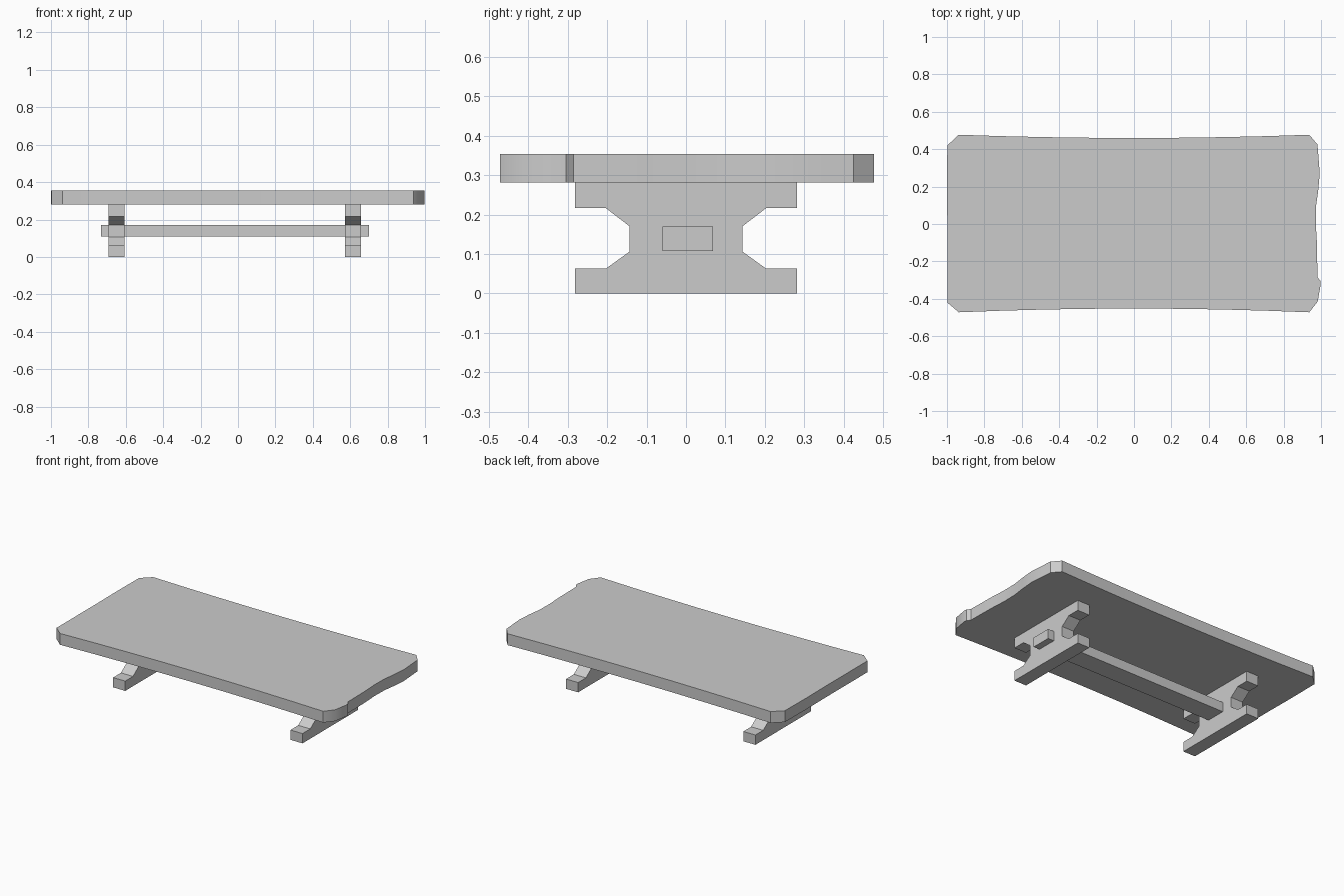
import bpy
import bmesh
import math

old = bpy.data.objects.get("Cube")
if old:
    bpy.data.objects.remove(old, do_unlink=True)

grey = bpy.data.materials.new("plain grey")
grey.use_nodes = True
colour = (0.6, 0.6, 0.6, 1)
grey.diffuse_color = colour
grey.node_tree.nodes["Principled BSDF"].inputs["Base Color"].default_value = colour


def prism(name, points, offset):
    """Extrude a closed outline by the offset vector."""
    bm = bmesh.new()
    face = bm.faces.new([bm.verts.new(p) for p in points])
    grown = bmesh.ops.extrude_face_region(bm, geom=[face])["geom"]
    bmesh.ops.translate(bm, vec=offset, verts=[v for v in grown if isinstance(v, bmesh.types.BMVert)])
    bmesh.ops.recalc_face_normals(bm, faces=bm.faces)
    mesh = bpy.data.meshes.new(name)
    bm.to_mesh(mesh)
    bm.free()
    obj = bpy.data.objects.new(name, mesh)
    bpy.context.collection.objects.link(obj)
    mesh.materials.append(grey)
    bpy.ops.object.select_all(action="DESELECT")
    obj.select_set(True)
    bpy.context.view_layer.objects.active = obj
    bpy.ops.object.shade_smooth_by_angle(angle=math.radians(30))
    return obj


# Tabletop: gently bowed long sides, clipped corners, wavy right end with a nick
def long_side(y_end, y_mid, direction):
    steps = [i / 4 for i in range(-4, 5)]
    return [(direction * 0.937 * t, y_mid + (y_end - y_mid) * t * t) for t in steps]


wavy_end = [(0.982, -0.415), (0.998, -0.325), (0.998, -0.305), (0.981, -0.285),
            (0.978, -0.1), (0.972, 0), (0.974, 0.1), (0.985, 0.18),
            (0.993, 0.27), (0.987, 0.35), (0.981, 0.425)]
plain_end = [(-0.998, 0.42), (-1.0, 0.2), (-0.998, 0), (-0.998, -0.42)]
outline = long_side(-0.472, -0.452, 1) + wavy_end + long_side(0.477, 0.46, -1) + plain_end
prism("tabletop", [(x, y, 0.281) for x, y in outline], (0, 0, 0.073))

# Trestle legs: waisted profile mirrored front to back
half = [(0.282, 0), (0.282, 0.063), (0.203, 0.063), (0.143, 0.106),
        (0.143, 0.17), (0.203, 0.216), (0.282, 0.216), (0.282, 0.281)]
profile = half + [(-y, z) for y, z in reversed(half)]
for side, x in (("right", -0.692), ("left", 0.571)):
    prism(side + "_trestle_leg", [(x, y, z) for y, z in profile], (0.086, 0, 0))

# Stretcher beam passing through both legs
beam = [(-0.059, 0.108), (0.069, 0.108), (0.069, 0.17), (-0.059, 0.17)]
prism("stretcher_beam", [(-0.732, y, z) for y, z in beam], (1.432, 0, 0))
